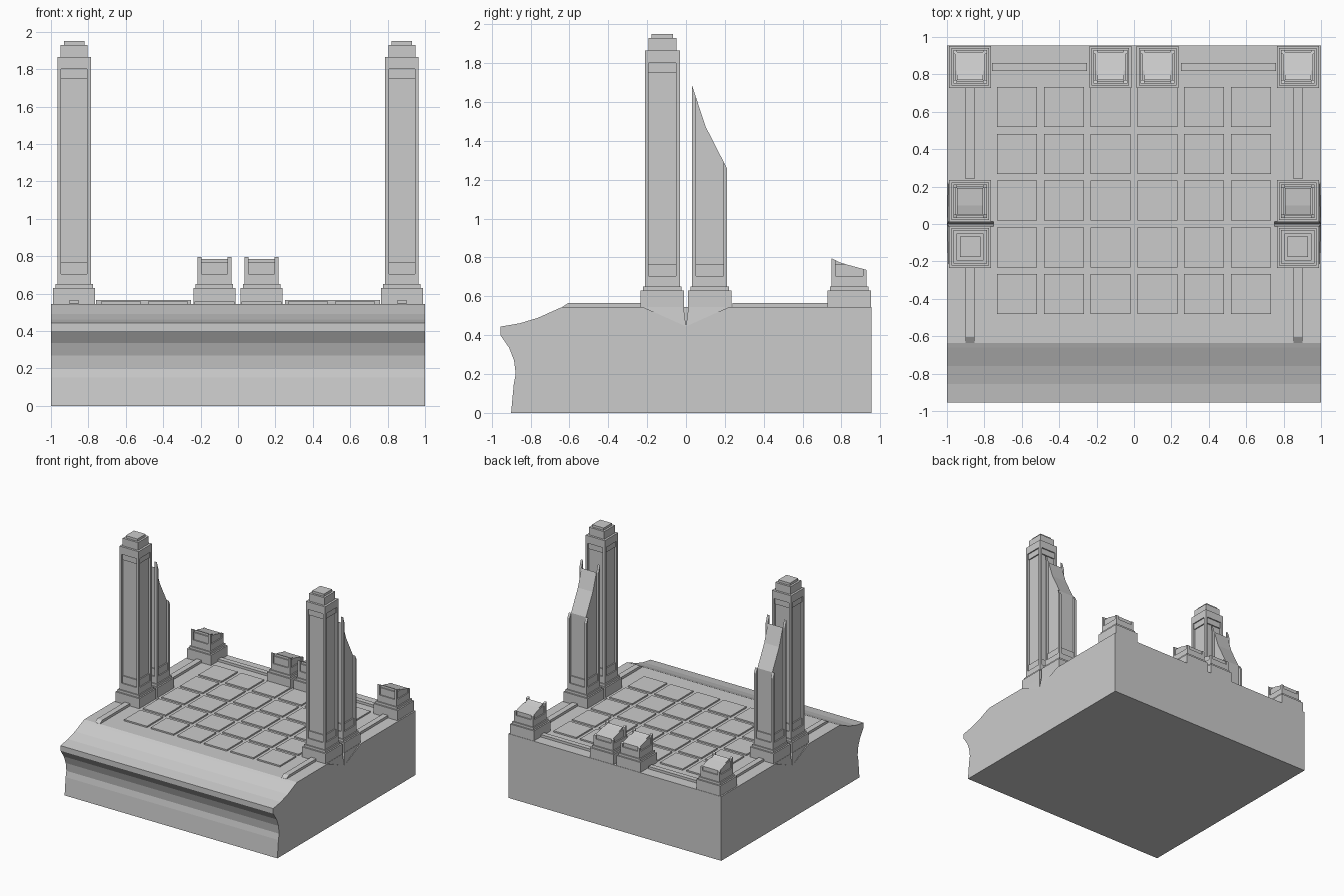
import bpy, bmesh

if "Cube" in bpy.data.objects:
    bpy.data.objects.remove(bpy.data.objects["Cube"])

FLOOR = 0.545


def prism(bm, profile, x0, x1):
    """Extrude a (y, z) outline along x."""
    a = [bm.verts.new((x0, y, z)) for y, z in profile]
    b = [bm.verts.new((x1, y, z)) for y, z in profile]
    n = len(profile)
    faces = [bm.faces.new(a), bm.faces.new(b[::-1])]
    for i in range(n):
        j = (i + 1) % n
        faces.append(bm.faces.new((a[j], a[i], b[i], b[j])))
    bmesh.ops.recalc_face_normals(bm, faces=faces)


def height(cut, y):
    """Height of a broken edge (list of y, z points) at y."""
    for (ya, za), (yb, zb) in zip(cut, cut[1:]):
        if y <= yb:
            break
    return za + (zb - za) * (y - ya) / (yb - ya)


def block(bm, cx, cy, hx, hy, z0, z1, cut=None):
    """Box whose top can be clipped by a broken edge."""
    y0, y1 = cy - hy, cy + hy
    top = [(y1, z1), (y0, z1)]
    if cut:
        ys = [y0] + [p[0] for p in cut if y0 + 1e-4 < p[0] < y1 - 1e-4] + [y1]
        top = [(y, min(z1, height(cut, y))) for y in reversed(ys)]
    prism(bm, [(y0, z0), (y1, z0)] + top, cx - hx, cx + hx)


def finish(bm, name):
    me = bpy.data.meshes.new(name)
    bm.to_mesh(me)
    bm.free()
    ob = bpy.data.objects.new(name, me)
    bpy.context.collection.objects.link(ob)
    return ob


def column(name, cx, cy, cut=None):
    bm = bmesh.new()
    # stepped plinth and foot band
    for h, z0, z1 in ((0.112, FLOOR - 0.005, 0.63), (0.10, 0.63, 0.65),
                      (0.09, 0.65, 0.705)):
        block(bm, cx, cy, h, h, z0, z1)
    # foot step, recessed core and four corner posts
    block(bm, cx, cy, 0.08, 0.08, 0.705, 0.765, cut)
    block(bm, cx, cy, 0.07, 0.07, 0.705, 1.80, cut)
    for sx in (-1, 1):
        for sy in (-1, 1):
            block(bm, cx + sx * 0.08, cy + sy * 0.08, 0.01, 0.01, 0.705, 1.80, cut)
    # head step, head band and cap
    if not cut:
        for h, z0, z1 in ((0.08, 1.75, 1.80), (0.09, 1.80, 1.865),
                          (0.072, 1.865, 1.93), (0.055, 1.93, 1.95)):
            block(bm, cx, cy, h, h, z0, z1)
    finish(bm, name)


# Floor block with the scooped front edge
bm = bmesh.new()
prism(bm, [(-0.9, 0), (0.955, 0), (0.955, FLOOR), (-0.635, FLOOR), (-0.66, 0.535),
           (-0.76, 0.49), (-0.855, 0.461), (-0.955, 0.444), (-0.955, 0.40),
           (-0.91, 0.335), (-0.885, 0.27), (-0.876, 0.20), (-0.886, 0.15)], -1, 1)
floor_block = finish(bm, "floor_block")

# Cracks between the paired side columns, with a slight chipped face
for s, side in ((-1, "left"), (1, "right")):
    bm = bmesh.new()
    prism(bm, [(0, 0.445), (0.016, 0.57), (-0.016, 0.57)],
          min(s * 0.75, s * 1.1), max(s * 0.75, s * 1.1))
    crack = finish(bm, "crack_cutter_" + side)
    bm = bmesh.new()
    for p in ((1, 0, 0.445), (0.99, 0.225, 0.546), (0.99, -0.225, 0.546),
              (1.05, 0, 0.445), (1.05, 0.225, 0.546), (1.05, -0.225, 0.546)):
        bm.verts.new((s * p[0], p[1], p[2]))
    bmesh.ops.convex_hull(bm, input=bm.verts)
    chip = finish(bm, "chip_cutter_" + side)
    for cutter in (crack, chip):
        mod = floor_block.modifiers.new(cutter.name, 'BOOLEAN')
        mod.operation = 'DIFFERENCE'
        mod.solver = 'EXACT'
        mod.object = cutter
        cutter.hide_render = True
        cutter.hide_set(True)

# Raised floor tiles
bm = bmesh.new()
for i in range(6):
    for j in range(5):
        block(bm, -0.625 + 0.25 * i, -0.375 + 0.25 * j, 0.107, 0.107,
              FLOOR - 0.005, 0.557)
finish(bm, "floor_tiles")

# Low rails along the sides and back
bm = bmesh.new()
for s in (-1, 1):
    block(bm, s * 0.876, 0.49, 0.024, 0.25, FLOOR - 0.005, 0.566)
    prism(bm, [(-0.635, FLOOR - 0.005), (-0.235, FLOOR - 0.005), (-0.235, 0.566),
               (-0.605, 0.566), (-0.635, 0.546)], s * 0.876 - 0.024, s * 0.876 + 0.024)
    block(bm, s * 0.505, 0.84, 0.255, 0.021, FLOOR - 0.005, 0.566)
finish(bm, "low_rails")

# Columns: whole, half broken, and stumps at the back
TALL_CUT = [(0.02, 1.72), (0.10, 1.475), (0.22, 1.24)]
STUMP_CUT = [(0.74, 0.80), (0.785, 0.777), (0.822, 0.765), (0.95, 0.73)]
for s, side in ((-1, "left"), (1, "right")):
    column("whole_column_" + side, s * 0.876, -0.122)
    column("broken_column_" + side, s * 0.876, 0.122, TALL_CUT)
    column("corner_stump_" + side, s * 0.876, 0.84, STUMP_CUT)
    column("back_stump_" + side, s * 0.126, 0.84, STUMP_CUT)
